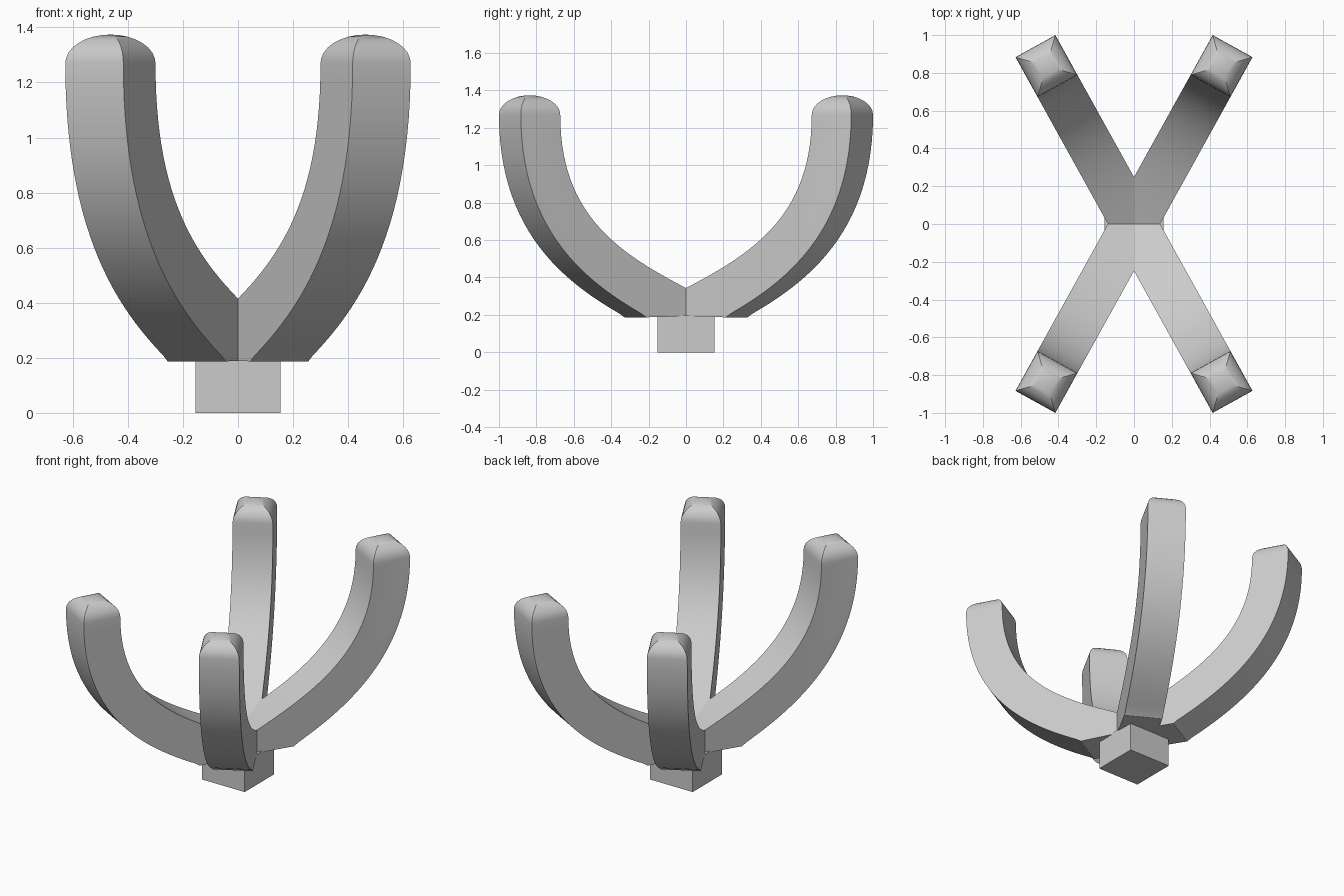
import bpy, bmesh, math
from mathutils import Vector

if "Cube" in bpy.data.objects:
    bpy.data.objects.remove(bpy.data.objects["Cube"])

W = 0.1205                      # half thickness of the square arms
ANG = math.radians(61)          # plan direction of the first arm
TIP_R, TIP_Z, DOME = 0.956, 1.27, 0.104

# centre line of an arm in (radius, height)
P = [Vector(p) for p in ((0, 0.18), (0.42, 0.375), (0.956, 0.58), (TIP_R, TIP_Z))]


def bezier(t):
    u = 1 - t
    pos = u**3*P[0] + 3*u*u*t*P[1] + 3*u*t*t*P[2] + t**3*P[3]
    tan = (u*u*(P[1]-P[0]) + 2*u*t*(P[2]-P[1]) + t*t*(P[3]-P[2])).normalized()
    return pos, Vector((-tan.y, tan.x))


def place(r, s, z):
    """Radial, sideways and vertical position to world space."""
    c, n = math.cos(ANG), math.sin(ANG)
    return (r*c + s*n, r*n - s*c, z)


def arm(name, mx, my):
    inner, outer = [], []
    for i in range(33):
        p, n = bezier(i / 32)
        a, b = p + n*W, p - n*W
        inner.append((a.x, a.y))
        if b.y > 0.2 and b.x > 0.31:
            outer.append((b.x, b.y))
    slope = math.tan(math.radians(25))
    r0, z0 = inner[0]
    start = (-0.1, z0 - slope*(r0 + 0.1))
    profile = [(-0.1, 0.197), (0.31, 0.187)] + outer + inner[::-1] + [start]

    # bent bar, open at the tip
    bm = bmesh.new()
    left = [bm.verts.new(place(r, -W, z)) for r, z in profile]
    right = [bm.verts.new(place(r, W, z)) for r, z in profile]
    bm.faces.new(left)
    bm.faces.new(right[::-1])
    tip = 1 + len(outer)
    for i in range(len(profile)):
        j = (i + 1) % len(profile)
        if i != tip:
            bm.faces.new((left[i], right[i], right[j], left[j]))

    # four-sided domed tip
    ring = [left[tip], right[tip], right[tip+1], left[tip+1]]
    for k in range(1, 9):
        th = math.radians(90 * k / 8)
        s, z = W*math.cos(th), TIP_Z + DOME*math.sin(th)
        if k < 8:
            new = [bm.verts.new(place(TIP_R + a*s, b*s, z))
                   for a, b in ((1, -1), (1, 1), (-1, 1), (-1, -1))]
            for i in range(4):
                j = (i + 1) % 4
                bm.faces.new((ring[i], ring[j], new[j], new[i]))
            ring = new
        else:
            top = bm.verts.new(place(TIP_R, 0, z))
            for i in range(4):
                bm.faces.new((ring[i], ring[(i+1) % 4], top))

    # trim at the middle plane, then mirror into its quadrant
    bmesh.ops.bisect_plane(bm, geom=bm.verts[:] + bm.edges[:] + bm.faces[:],
                           plane_co=(0, 0, 0), plane_no=(0, 1, 0), clear_inner=True)
    for v in bm.verts:
        v.co.x *= mx
        v.co.y *= my
    bmesh.ops.recalc_face_normals(bm, faces=bm.faces[:])
    me = bpy.data.meshes.new(name)
    bm.to_mesh(me)
    bm.free()
    ob = bpy.data.objects.new(name, me)
    bpy.context.collection.objects.link(ob)
    bpy.ops.object.select_all(action='DESELECT')
    ob.select_set(True)
    bpy.context.view_layer.objects.active = ob
    bpy.ops.object.shade_smooth_by_angle(angle=math.radians(30))


# four upswept arms
for side, mx in (("right", 1), ("left", -1)):
    for end, my in (("back", 1), ("front", -1)):
        arm(f"{end}_{side}_arm", mx, my)

# mounting block
bpy.ops.mesh.primitive_cube_add(size=1, location=(0, 0, 0.1))
block = bpy.context.object
block.name = "base_block"
block.scale = (0.31, 0.305, 0.2)
